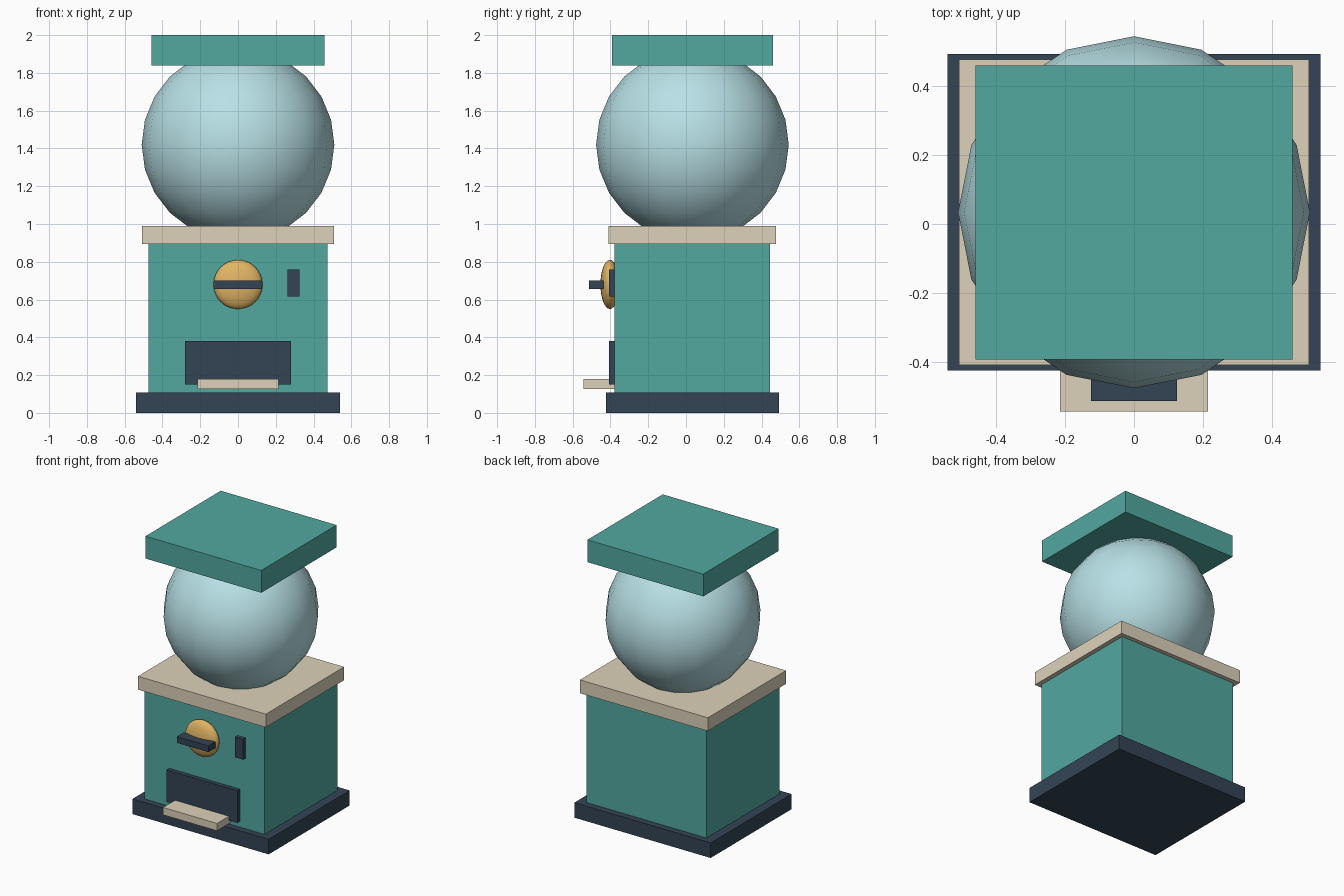
import bpy
from mathutils import Vector

if "Cube" in bpy.data.objects:
    bpy.data.objects.remove(bpy.data.objects["Cube"])


def material(name, rgb):
    m = bpy.data.materials.new(name)
    m.diffuse_color = (*rgb, 1.0)
    m.use_nodes = True
    m.node_tree.nodes["Principled BSDF"].inputs["Base Color"].default_value = m.diffuse_color
    return m


TEAL = material("teal", (0.085, 0.392, 0.352))
NAVY = material("navy", (0.034, 0.058, 0.091))
CREAM = material("cream", (0.72, 0.64, 0.49))
GLASS = material("pale_glass", (0.48, 0.75, 0.79))
GOLD = material("gold", (0.75, 0.46, 0.13))


def box(name, lo, hi, mat):
    """Box spanning two opposite corners."""
    lo, hi = Vector(lo), Vector(hi)
    bpy.ops.mesh.primitive_cube_add(size=1, location=(lo + hi) / 2)
    ob = bpy.context.object
    ob.name = name
    ob.scale = hi - lo
    bpy.ops.object.transform_apply(location=False, rotation=False, scale=True)
    ob.data.materials.append(mat)
    return ob


def ball(name, center, radii, segments, rings, mat):
    """Smooth ellipsoid."""
    bpy.ops.mesh.primitive_uv_sphere_add(segments=segments, ring_count=rings,
                                         radius=1, location=center)
    ob = bpy.context.object
    ob.name = name
    ob.scale = radii
    bpy.ops.object.transform_apply(location=False, rotation=False, scale=True)
    bpy.ops.object.shade_smooth()
    ob.data.materials.append(mat)
    return ob


# Stacked housing, from the floor up
CY = 0.034
for name, hx, hy, z0, z1, mat in (
    ("base", 0.54, 0.458, 0.00, 0.108, NAVY),
    ("body", 0.475, 0.412, 0.108, 0.895, TEAL),
    ("collar", 0.507, 0.443, 0.895, 0.99, CREAM),
    ("lid", 0.459, 0.426, 1.84, 2.00, TEAL),
):
    box(name, (-hx, CY - hy, z0), (hx, CY + hy, z1), mat)

# Globe
ball("globe", (0, CY, 1.42), (0.51, 0.51, 0.51), 16, 12, GLASS)

# Turning knob and its grip
ball("knob", (0, -0.403, 0.68), (0.13, 0.05, 0.13), 24, 16, GOLD)
box("knob_grip", (-0.125, -0.513, 0.655), (0.125, -0.436, 0.70), NAVY)

# Coin slot, chute and tray on the front
box("coin_slot", (0.262, -0.408, 0.615), (0.325, -0.37, 0.76), NAVY)
box("chute", (-0.28, -0.408, 0.15), (0.28, -0.37, 0.38), NAVY)
box("tray", (-0.214, -0.543, 0.127), (0.214, -0.375, 0.18), CREAM)
